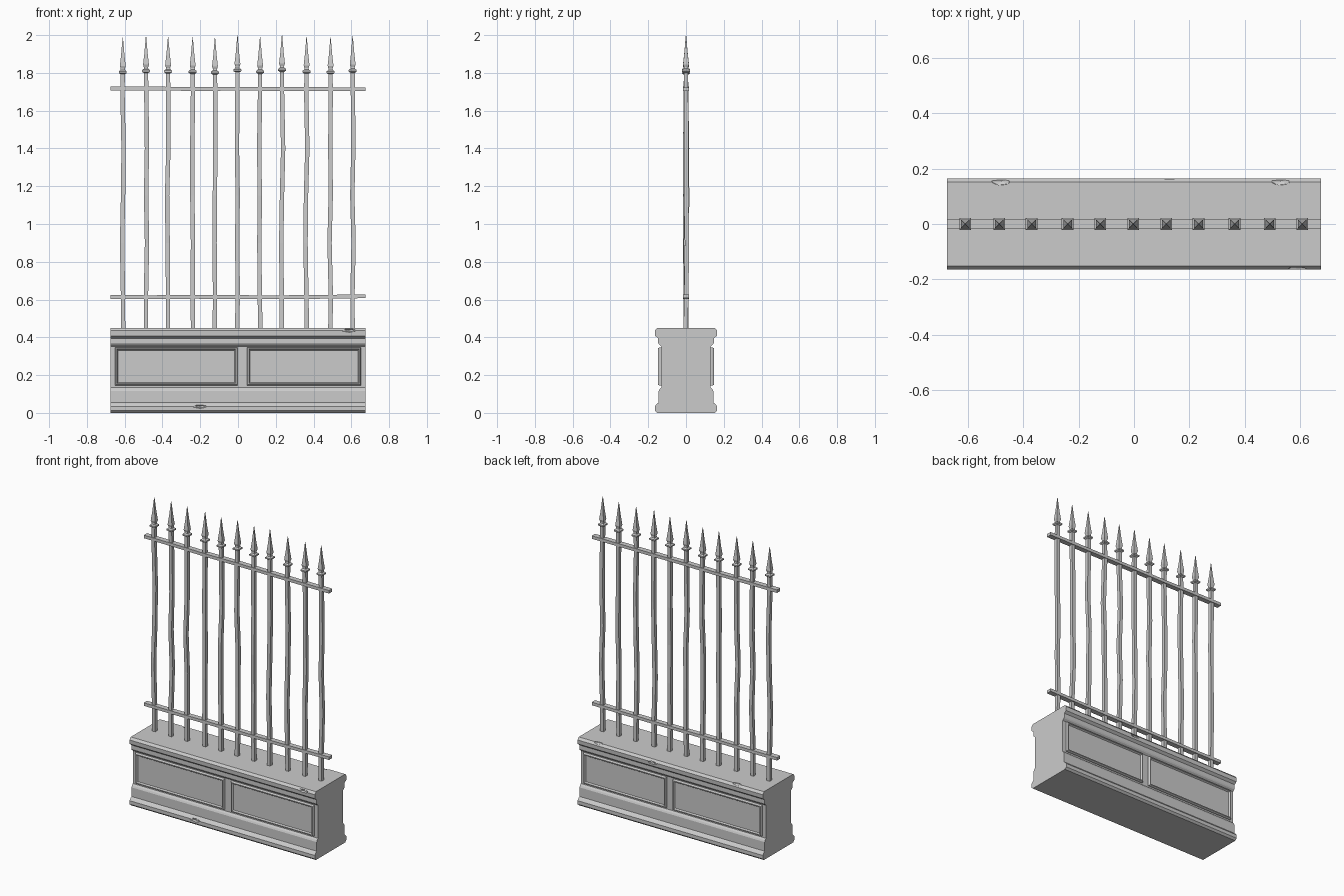
import bpy, bmesh, random
from mathutils import Vector

random.seed(4)
cube = bpy.data.objects.get("Cube")
if cube:
    bpy.data.objects.remove(cube, do_unlink=True)

grey = bpy.data.materials.new("weathered_grey")
grey.use_nodes = True
colour = (0.6, 0.6, 0.6, 1)
grey.diffuse_color = colour
grey.node_tree.nodes["Principled BSDF"].inputs["Base Color"].default_value = colour


def finish(name, bm):
    """Turn a bmesh into a named, flat shaded object."""
    bmesh.ops.recalc_face_normals(bm, faces=bm.faces)
    mesh = bpy.data.meshes.new(name)
    bm.to_mesh(mesh)
    bm.free()
    mesh.materials.append(grey)
    obj = bpy.data.objects.new(name, mesh)
    bpy.context.collection.objects.link(obj)
    return obj


def loft(bm, rings, cap_start=True, cap_end=True):
    """Skin a list of equally long point rings."""
    loops = [[bm.verts.new(p) for p in ring] for ring in rings]
    n = len(loops[0])
    for a, b in zip(loops, loops[1:]):
        for i in range(n):
            j = (i + 1) % n
            bm.faces.new((a[i], a[j], b[j], b[i]))
    if cap_start:
        bm.faces.new(loops[0])
    if cap_end:
        bm.faces.new(loops[-1])


def square(x, y, z, r):
    return [(x + sx * r, y + sy * r, z)
            for sx, sy in ((-1, -1), (1, -1), (1, 1), (-1, 1))]


# Stone plinth: one moulded half profile, mirrored and extruded along x
HALF = 0.675
profile = [(0.152, 0), (0.165, 0.012), (0.165, 0.035), (0.152, 0.05),
           (0.145, 0.055), (0.145, 0.115), (0.14, 0.125), (0.131, 0.135),
           (0.131, 0.352), (0.143, 0.362), (0.147, 0.37), (0.147, 0.395),
           (0.163, 0.408), (0.165, 0.435), (0.152, 0.45)]
outline = profile + [(-y, z) for y, z in reversed(profile)]
bm = bmesh.new()
loft(bm, [[(x, y, z) for y, z in outline] for x in (-HALF, HALF)])
plinth = finish("stone_plinth", bm)

# Small chips knocked out of the plinth edges
chips = [(0.59, -0.165, 0.437), (-0.2, -0.166, 0.034),
         (-0.48, 0.154, 0.45), (0.53, 0.154, 0.45), (0.13, 0.168, 0.43)]
bm = bmesh.new()
for spot in chips:
    made = bmesh.ops.create_icosphere(bm, subdivisions=1, radius=1)
    for v in made["verts"]:
        v.co = Vector(spot) + v.co * Vector((0.04, 0.016, 0.011))
cutter = finish("chip_cutter", bm)
cutter.hide_render = True
cut = plinth.modifiers.new("chips", "BOOLEAN")
cut.operation = "DIFFERENCE"
cut.object = cutter
bpy.context.view_layer.update()
chipped = bpy.data.meshes.new_from_object(
    plinth.evaluated_get(bpy.context.evaluated_depsgraph_get()))
plinth.modifiers.clear()
plinth.data = chipped
bpy.data.objects.remove(cutter, do_unlink=True)

# Framed panels on both long faces: raised moulding around a sunk field
steps = [(0, 0.125), (0, 0.14), (0.004, 0.147), (0.01, 0.147), (0.016, 0.138)]
for side, label in ((-1, "front"), (1, "back")):
    for x0, x1, end in ((-0.65, -0.002, "right"), (0.047, 0.65, "left")):
        rings = []
        for inset, depth in steps:
            y, a, b = side * depth, x0 + inset, x1 - inset
            low, high = 0.145 + inset, 0.347 - inset
            rings.append([(a, y, low), (b, y, low), (b, y, high), (a, y, high)])
        bm = bmesh.new()
        loft(bm, rings)
        finish(f"{label}_panel_{end}", bm)

# Horizontal rails, very slightly uneven along their length
for name, height in (("lower_rail", 0.615), ("upper_rail", 1.716)):
    bm = bmesh.new()
    rings = []
    for i in range(7):
        x = -HALF + i * HALF / 3
        z = height + random.uniform(-0.003, 0.003)
        rings.append([(x, -0.017, z - 0.01), (x, 0.017, z - 0.01),
                      (x, 0.017, z + 0.01), (x, -0.017, z + 0.01)])
    loft(bm, rings)
    finish(name, bm)

# Hand-forged pickets with a collar and a spear head
spots = [-0.61, -0.487, -0.37, -0.24, -0.122, -0.003, 0.117, 0.233, 0.363, 0.49, 0.607]
for i, x in enumerate(spots):
    lift = 0.008 if i == 7 else random.uniform(-0.008, 0.006)
    bm = bmesh.new()
    rings = []
    for z in (0.44, 0.62, 0.9, 1.15, 1.4, 1.7):
        sway = 0.006 if 0.7 < z < 1.6 else 0.002
        rings.append(square(x + random.uniform(-sway, sway),
                            random.uniform(-sway, sway), z, 0.0115))
    rings.append(square(x, 0, 1.8 + lift, 0.011))
    loft(bm, rings)
    finish(f"picket_{i + 1}", bm)

    bm = bmesh.new()
    head = [(1.798, 0.012), (1.804, 0.021), (1.813, 0.021), (1.82, 0.012),
            (1.828, 0.011), (1.842, 0.0155), (1.9, 0.009), (1.992, 0.001)]
    loft(bm, [square(x, 0, z + lift, r) for z, r in head])
    finish(f"spear_head_{i + 1}", bm)
